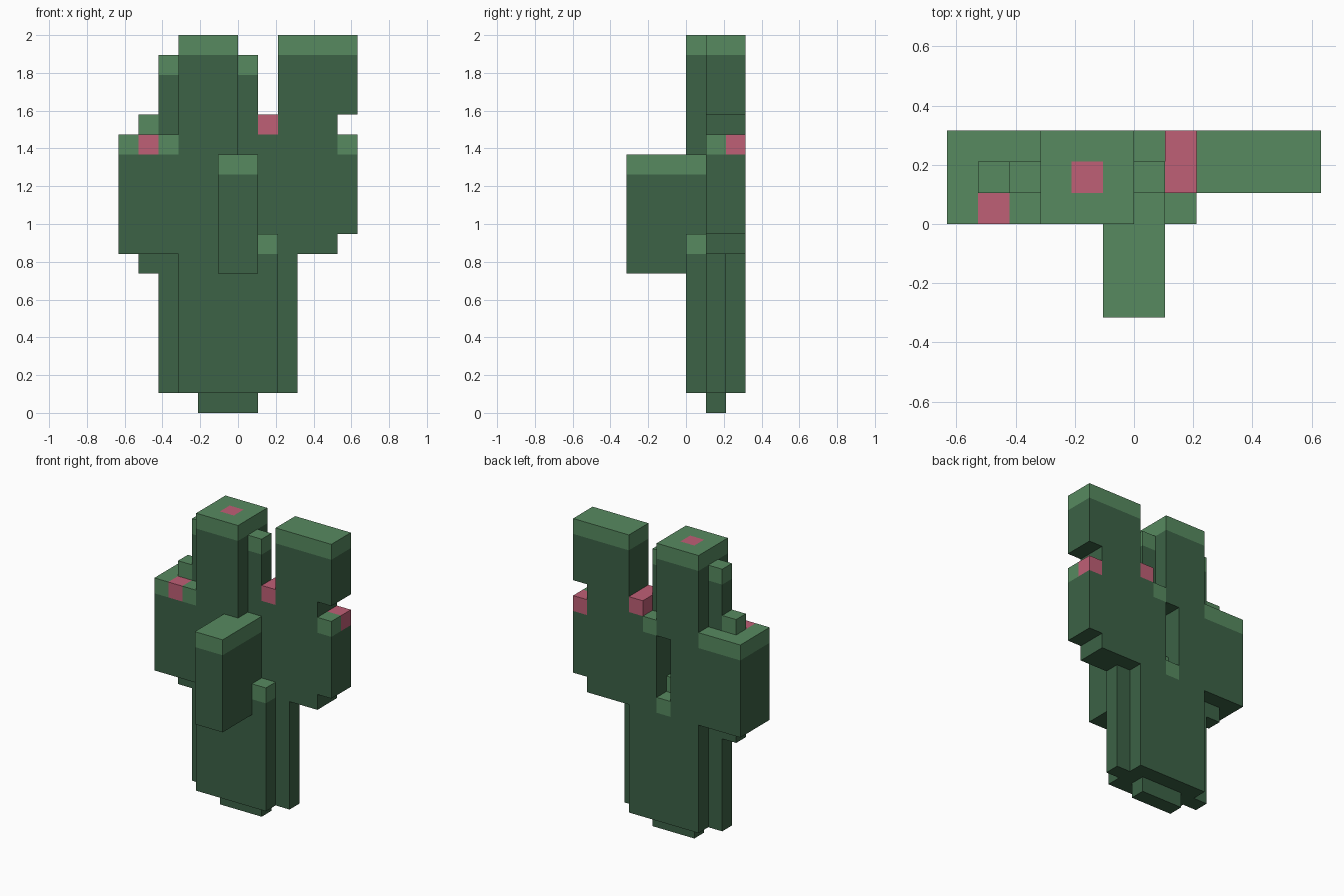
import bpy
import bmesh
from mathutils import Vector

cube = bpy.data.objects.get("Cube")
if cube:
    bpy.data.objects.remove(cube, do_unlink=True)

UNIT = 2 / 19  # one block


def make_material(name, rgb):
    mat = bpy.data.materials.new(name)
    mat.use_nodes = True
    mat.diffuse_color = (*rgb, 1)
    bsdf = mat.node_tree.nodes["Principled BSDF"]
    bsdf.inputs["Base Color"].default_value = (*rgb, 1)
    bsdf.inputs["Roughness"].default_value = 0.9
    return mat


MATERIALS = [
    make_material("dark_green", (0.045, 0.122, 0.061)),
    make_material("light_green", (0.095, 0.254, 0.117)),
    make_material("flower_pink", (0.52, 0.115, 0.181)),
]
DARK, LIGHT, PINK = range(3)


def block(name, x, y, z, tip=True, flower=None):
    """Box spanning block ranges; a light tip one block high, with an optional flower patch."""
    bm = bmesh.new()
    bmesh.ops.create_cube(bm, size=1)
    for v in bm.verts:
        v.co = Vector(r[0] if c < 0 else r[1] for c, r in zip(v.co, (x, y, z)))

    def cut(axis, value):
        normal = Vector((0, 0, 0))
        normal[axis] = 1
        bmesh.ops.bisect_plane(bm, geom=bm.verts[:] + bm.edges[:] + bm.faces[:],
                               plane_co=normal * value, plane_no=normal)

    if tip:
        cut(2, z[1] - 1)
    if flower:
        for axis, limits in enumerate(flower):
            for value in limits:
                if (x, y)[axis][0] < value < (x, y)[axis][1]:
                    cut(axis, value)
    # Colour by height, then by the flower area
    for f in bm.faces:
        c = f.calc_center_median()
        if tip and c.z > z[1] - 1:
            f.material_index = LIGHT
            if flower and all(a <= c[i] <= b for i, (a, b) in enumerate(flower)):
                f.material_index = PINK
    bmesh.ops.scale(bm, vec=(UNIT,) * 3, verts=bm.verts)
    bmesh.ops.recalc_face_normals(bm, faces=bm.faces)
    mesh = bpy.data.meshes.new(name)
    bm.to_mesh(mesh)
    bm.free()
    for mat in MATERIALS:
        mesh.materials.append(mat)
    obj = bpy.data.objects.new(name, mesh)
    bpy.context.collection.objects.link(obj)
    return obj


# Root and main trunk, with a recess in the back
block("root", (-2, 1), (1, 2), (0, 1), tip=False)
block("trunk_lower", (-3, -1), (0, 3), (1, 13), tip=False)
block("trunk_front_wall", (-1, 0), (0, 1), (1, 13), tip=False)
block("recess_inner_step", (-1, 0), (1, 2), (1, 10))
block("recess_outer_step", (-1, 0), (2, 3), (1, 9))
block("trunk_top", (-3, 0), (0, 3), (13, 19), flower=((-2, -1), (1, 2)))

# Ribs filling the space between the trunk and the left arm
block("front_rib", (0, 1), (0, 1), (1, 13))
block("middle_rib", (0, 1), (1, 2), (1, 18))
block("back_rib", (0, 1), (2, 3), (1, 14))
block("short_rib", (1, 2), (0, 1), (1, 9))
block("flower_rib", (1, 2), (1, 3), (1, 15), flower=((1, 2), (1, 3)))
block("left_rib", (2, 3), (1, 2), (1, 8), tip=False)

# Left arm
block("left_arm_base", (2, 5), (1, 3), (8, 15), tip=False)
block("left_arm_top", (2, 6), (1, 3), (15, 19))
block("left_arm_bud", (5, 6), (1, 3), (9, 14), flower=((5, 6), (2, 3)))

# Right arm and its ribs
block("right_arm", (-6, -3), (0, 3), (8, 14), flower=((-5, -4), (0, 1)))
block("right_tall_rib", (-4, -3), (1, 2), (1, 18))
block("right_short_rib", (-5, -4), (1, 2), (7, 15))

# Front arm
block("front_arm", (-1, 1), (-3, 0), (7, 13))
